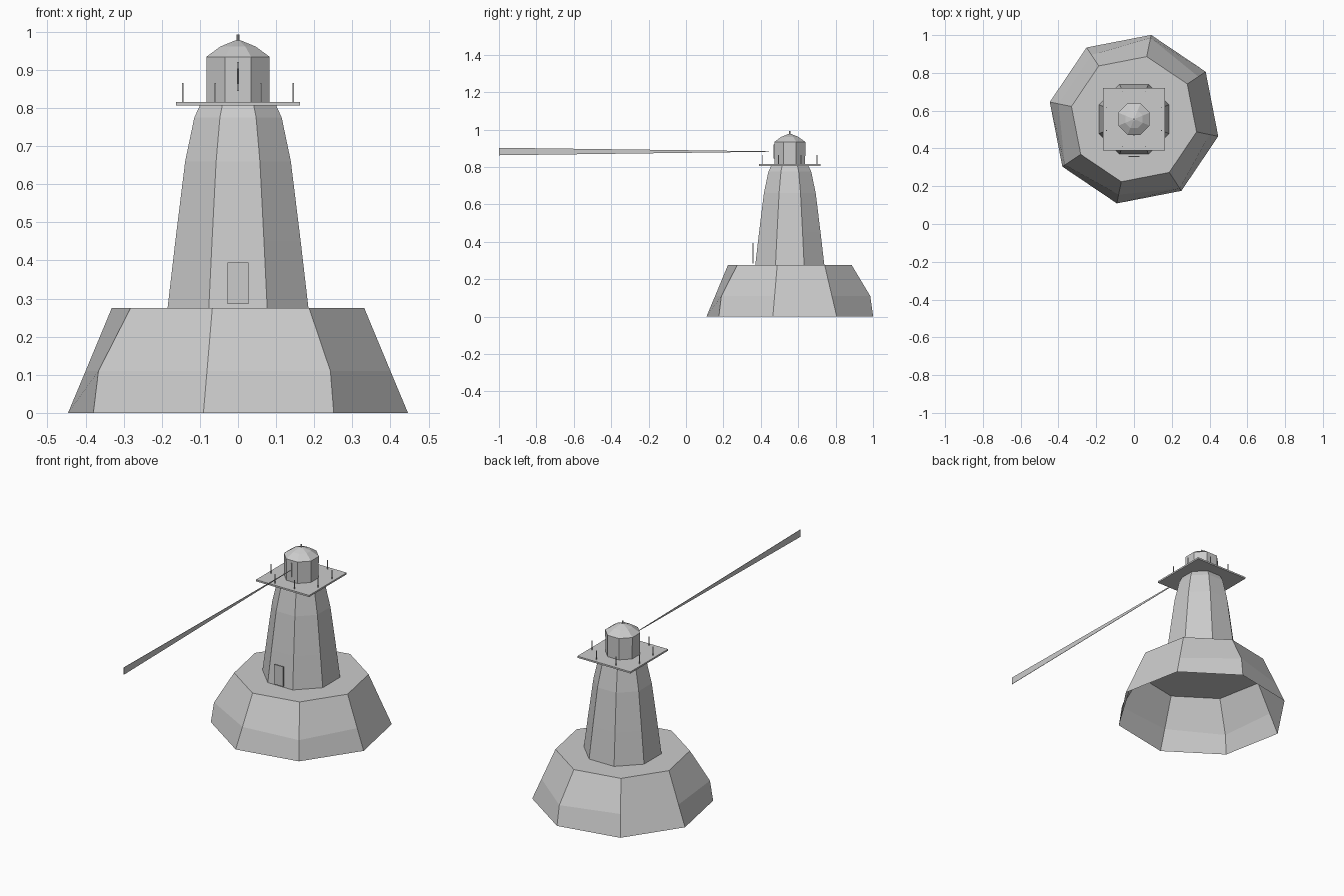
import bpy, bmesh, math
from mathutils import Vector

cube = bpy.data.objects.get("Cube")
if cube:
    bpy.data.objects.remove(cube, do_unlink=True)

CY = 0.555  # the tower axis lies behind the origin because the beam reaches forward

stone = bpy.data.materials.new("pale_grey")
stone.use_nodes = True
GREY = (0.6, 0.6, 0.6, 1)
stone.diffuse_color = GREY
stone.node_tree.nodes["Principled BSDF"].inputs["Base Color"].default_value = GREY


def finish(name, bm, recalc=True):
    if recalc:
        bmesh.ops.recalc_face_normals(bm, faces=bm.faces)
    mesh = bpy.data.meshes.new(name)
    bm.to_mesh(mesh)
    bm.free()
    mesh.materials.append(stone)
    obj = bpy.data.objects.new(name, mesh)
    bpy.context.collection.objects.link(obj)
    return obj


def lathe(name, profile, turn, bulge=None, sides=8, open_bottom=False):
    """Stack polygon rings of (radius, z); bulge gives (ring, corners, radius)."""
    bm = bmesh.new()
    rings = []
    for i, (r, z) in enumerate(profile):
        ring = []
        for k in range(sides):
            a = math.radians(turn) + math.tau * k / sides
            rad = bulge[2] if bulge and i == bulge[0] and k in bulge[1] else r
            ring.append(bm.verts.new((rad * math.cos(a), CY + rad * math.sin(a), z)))
        rings.append(ring)
    for low, high in zip(rings, rings[1:]):
        for k in range(sides):
            n = (k + 1) % sides
            bm.faces.new((low[k], low[n], high[n], high[k]))
    bm.faces.new(rings[-1])
    if not open_bottom:
        bm.faces.new(rings[0][::-1])
    return finish(name, bm, not open_bottom)


def box(name, low, high):
    bm = bmesh.new()
    bmesh.ops.create_cube(bm, size=1)
    low, high = Vector(low), Vector(high)
    for v in bm.verts:
        v.co = (low + high) / 2 + v.co * (high - low)
    return finish(name, bm)


# Hollow rock base with a few bulging corners
lathe("rock_base", [(0.455, 0), (0.408, 0.11), (0.338, 0.275)], -11.5,
      bulge=(1, (2, 5, 7), 0.439), open_bottom=True)

# Tapering tower
lathe("tower", [(0.2, 0.275), (0.178, 0.45), (0.15, 0.66),
                (0.124, 0.775), (0.108, 0.807)], 22.5)

# Gallery floor and its railing posts
box("gallery_floor", (-0.163, CY - 0.165, 0.806), (0.163, CY + 0.165, 0.815))
for k in range(8):
    a = math.radians(22.5 + 45 * k)
    x, y = 0.157 * math.cos(a), CY + 0.157 * math.sin(a)
    box(f"railing_post_{k + 1}", (x - 0.002, y - 0.002, 0.815), (x + 0.002, y + 0.002, 0.865))

# Lantern room, roof and finial
lathe("lantern_room", [(0.089, 0.815), (0.09, 0.934)], 22.5)
lathe("lantern_roof", [(0.09, 0.934), (0.05, 0.961), (0.008, 0.977)], 22.5)
lathe("roof_finial", [(0.004, 0.97), (0.004, 0.992)], 22.5)
box("lantern_slit", (-0.002, CY - 0.088, 0.845), (0.002, CY - 0.08, 0.92))

# Door plate standing just clear of the tower wall
box("door", (-0.028, 0.356, 0.285), (0.028, 0.361, 0.395))

# Light beam: a thin upright blade widening towards the front
beam = box("light_beam", (-0.001, -1, 0.863), (0.001, 0.46, 0.903))
for v in beam.data.vertices:
    if v.co.y > 0:
        v.co.z = 0.883 + math.copysign(0.001, v.co.z - 0.883)
